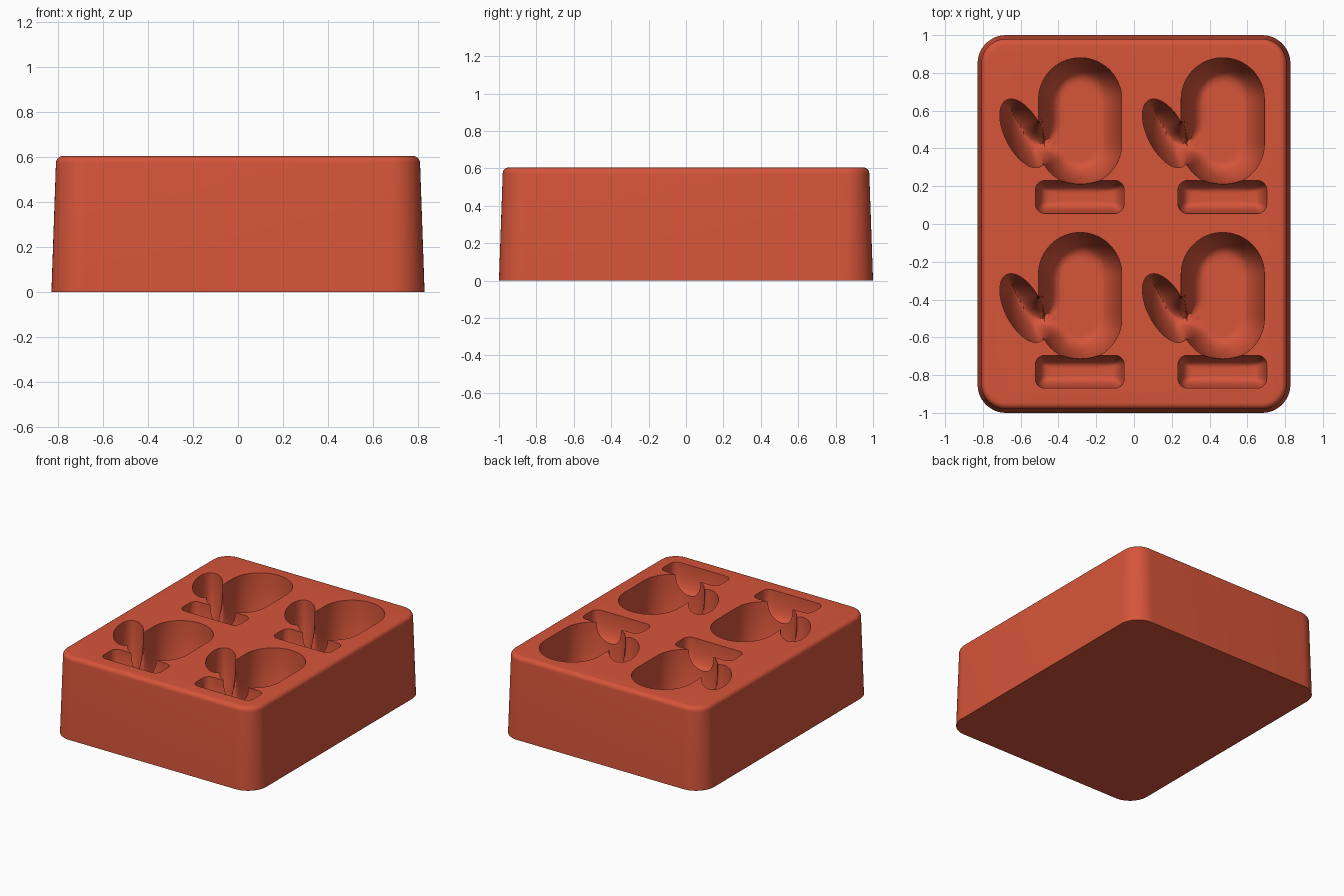
import bpy, bmesh
from math import sin, cos, pi, radians, atan2, hypot

if "Cube" in bpy.data.objects:
    bpy.data.objects.remove(bpy.data.objects["Cube"])

TOP = 0.605              # height of the block
STEP = (0.755, -0.925)   # spacing of the cavities

red = bpy.data.materials.new("brick_red")
red.use_nodes = True
red.diffuse_color = (0.67, 0.09, 0.042, 1)
red.node_tree.nodes["Principled BSDF"].inputs["Base Color"].default_value = red.diffuse_color


def rounded_rect(cx, cy, hx, hy, r, n=12):
    """Outline of a rectangle with round corners, counter-clockwise."""
    pts = []
    for q, (sx, sy) in enumerate([(1, 1), (-1, 1), (-1, -1), (1, -1)]):
        for i in range(n + 1):
            a = (q + i / n) * pi / 2
            pts.append((cx + sx * (hx - r) + r * cos(a), cy + sy * (hy - r) + r * sin(a)))
    return pts


def subdivide(pts, size):
    """Split the long edges of an outline."""
    out = []
    for (ax, ay), (bx, by) in zip(pts, pts[1:] + pts[:1]):
        n = max(1, round(hypot(bx - ax, by - ay) / size))
        out += [(ax + (bx - ax) * i / n, ay + (by - ay) * i / n) for i in range(n)]
    return out


def bridge(bm, a, b):
    for i in range(len(a)):
        j = (i + 1) % len(a)
        bm.faces.new((a[i], a[j], b[j], b[i]))


def finish(bm, name):
    bmesh.ops.recalc_face_normals(bm, faces=bm.faces)
    mesh = bpy.data.meshes.new(name)
    bm.to_mesh(mesh)
    bm.free()
    mesh.materials.append(red)
    obj = bpy.data.objects.new(name, mesh)
    bpy.context.collection.objects.link(obj)
    return obj


def edge_distance(x, y, outline):
    """Distance from a point to the nearest edge of an outline."""
    best = 9
    for (ax, ay), (bx, by) in zip(outline, outline[1:] + outline[:1]):
        dx, dy = bx - ax, by - ay
        t = ((x - ax) * dx + (y - ay) * dy) / (dx * dx + dy * dy + 1e-12)
        t = min(1, max(0, t))
        best = min(best, hypot(x - ax - t * dx, y - ay - t * dy))
    return best


def cavity_cutter(name, outline, centre, depth, fillet, rings=18):
    """Bowl that falls steeply from the outline and rounds into a flat floor,
    repeated for all four cavities."""
    cx, cy = centre

    def floor(x, y):
        k = 1 - min(1, edge_distance(x, y, outline) / fillet)
        return TOP - depth * (1 - k * k) ** 0.5

    levels = [[(x, y, TOP + 0.1) for x, y in outline], [(x, y, TOP) for x, y in outline]]
    for i in range(1, rings):
        t = 1 - (i / rings) ** 2
        ring = [(cx + (x - cx) * t, cy + (y - cy) * t) for x, y in outline]
        levels.append([(x, y, floor(x, y)) for x, y in ring])
    low = floor(cx, cy)

    bm = bmesh.new()
    for col in range(2):
        for row in range(2):
            ox, oy = col * STEP[0], row * STEP[1]
            loops = [[bm.verts.new((x + ox, y + oy, z)) for x, y, z in lv] for lv in levels]
            for a, b in zip(loops, loops[1:]):
                bridge(bm, a, b)
            bm.faces.new(loops[0])
            tip = bm.verts.new((cx + ox, cy + oy, low))
            for a, b in zip(loops[-1], loops[-1][1:] + loops[-1][:1]):
                bm.faces.new((a, b, tip))
    obj = finish(bm, name)
    obj.hide_render = True
    return obj


# Block: tapered sides and a rounded top edge
bm = bmesh.new()
sections = [(0, 0)] + [(0.02 + 0.033 * (1 - cos(a)), TOP - 0.033 + 0.033 * sin(a))
                       for a in [i * pi / 12 for i in range(7)]]
loops = [[bm.verts.new((x, y, z)) for x, y in
          rounded_rect(0, 0, 0.828 - inset, 1 - inset, 0.15 - inset)]
         for inset, z in sections]
for a, b in zip(loops, loops[1:]):
    bridge(bm, a, b)
bm.faces.new(loops[0])
bm.faces.new(loops[-1])
block = finish(bm, "mould_block")

# Mitten outline: upright hand capsule joined to a tilted oval thumb
HAND_X, HAND_LOW, HAND_HIGH, HAND_R = -0.285, 0.425, 0.66, 0.22
THUMB_X, THUMB_Y, THUMB_A, THUMB_B = -0.585, 0.48, 0.198, 0.098
TILT = radians(-63)


def in_hand(x, y):
    return hypot(x - HAND_X, y - min(HAND_HIGH, max(HAND_LOW, y))) < HAND_R


def in_thumb(x, y):
    dx, dy = x - THUMB_X, y - THUMB_Y
    u = dx * cos(TILT) + dy * sin(TILT)
    v = dy * cos(TILT) - dx * sin(TILT)
    return (u / THUMB_A) ** 2 + (v / THUMB_B) ** 2 < 1


hand = subdivide(rounded_rect(HAND_X, (HAND_LOW + HAND_HIGH) / 2, HAND_R + 1e-4,
                              HAND_R + (HAND_HIGH - HAND_LOW) / 2, HAND_R, 20), 0.015)
thumb = []
for i in range(72):
    u, v = THUMB_A * cos(i * pi / 36), THUMB_B * sin(i * pi / 36)
    thumb.append((THUMB_X + u * cos(TILT) - v * sin(TILT),
                  THUMB_Y + u * sin(TILT) + v * cos(TILT)))
palm = (-0.47, 0.4)
mitten = [p for p in hand if not in_thumb(*p)] + [p for p in thumb if not in_hand(*p)]
mitten.sort(key=lambda p: atan2(p[1] - palm[1], p[0] - palm[0]))

# Cuff outline: a low rounded bar below the mitten
cuff = subdivide(rounded_rect(-0.287, 0.143, 0.235, 0.087, 0.05, 8), 0.03)

cutters = [cavity_cutter("mitten_cutter", mitten, palm, 0.43, 0.12),
           cavity_cutter("cuff_cutter", cuff, (-0.287, 0.143), 0.19, 0.06, 12)]

# Cut the cavities and shade
bpy.ops.object.select_all(action='DESELECT')
block.select_set(True)
bpy.context.view_layer.objects.active = block
for cutter in cutters:
    mod = block.modifiers.new(cutter.name, 'BOOLEAN')
    mod.operation = 'DIFFERENCE'
    mod.solver = 'EXACT'
    mod.object = cutter
    bpy.ops.object.modifier_apply(modifier=mod.name)
    bpy.data.objects.remove(cutter)
bpy.ops.object.shade_smooth_by_angle(angle=radians(35))
